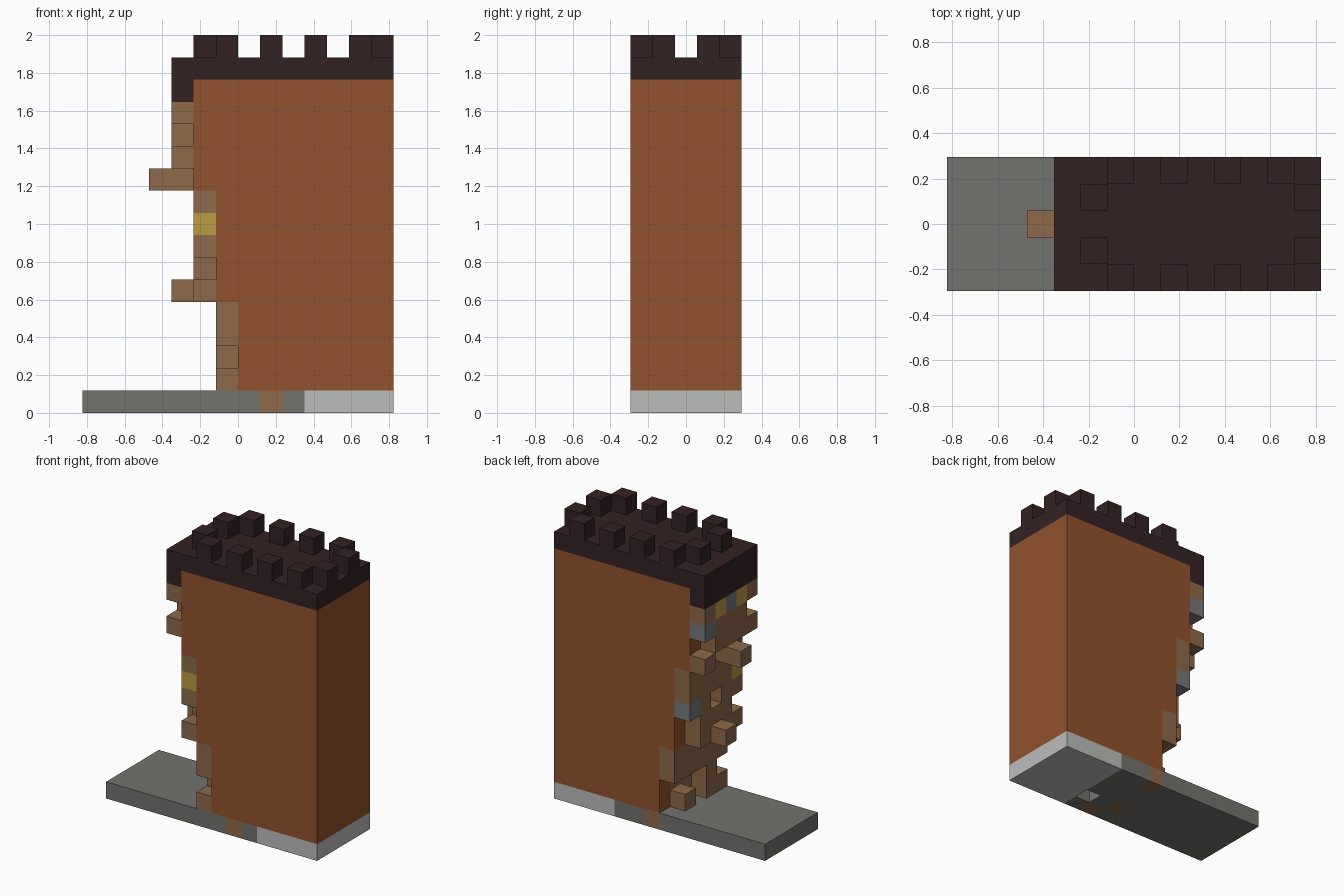
import bpy
import bmesh
from mathutils import Vector

if "Cube" in bpy.data.objects:
    bpy.data.objects.remove(bpy.data.objects["Cube"], do_unlink=True)

# Block grid: columns along x, rows along y, courses along z
COLS, ROWS, COURSES = 14, 5, 17
U = 2 / COURSES


def linear(v):
    v /= 255
    return v / 12.92 if v <= 0.04045 else ((v + 0.055) / 1.055) ** 2.4


COLOURS = {
    "fired_brick": (146, 82, 46),
    "raw_brick": (141, 106, 74),
    "ochre_brick": (188, 155, 66),
    "slate_brick": (118, 121, 124),
    "dark_stone": (114, 114, 110),
    "pale_stone": (187, 189, 187),
    "dark_roof": (52, 34, 36),
}
NAMES = list(COLOURS)
MATERIALS = []
for name, rgb in COLOURS.items():
    mat = bpy.data.materials.new(name)
    colour = [linear(c) for c in rgb] + [1]
    mat.use_nodes = True
    mat.diffuse_color = colour
    bsdf = mat.node_tree.nodes["Principled BSDF"]
    bsdf.inputs["Base Color"].default_value = colour
    bsdf.inputs["Roughness"].default_value = 0.9
    MATERIALS.append(mat)

cells = {}


def fill(part, colour, cols, rows, courses):
    for i in cols:
        for j in rows:
            for k in courses:
                cells[i, j, k] = (part, colour)


ALL = range(ROWS)
MID = range(1, 4)

# Foundation slab: pale under the far end, a few odd bricks, one missing
fill("foundation", "dark_stone", range(10), ALL, [0])
fill("foundation", "pale_stone", range(10, COLS), ALL, [0])
for i, j in ((8, 0), (7, 4), (7, 1)):
    fill("foundation", "raw_brick", [i], [j], [0])
del cells[9, 1, 0]

# Wall: three storeys stepping outwards, fired skin over a raw core
for start, courses in ((7, range(1, 5)), (6, range(5, 10)), (5, range(10, 15))):
    fill("brick_wall", "fired_brick", range(start, COLS), ALL, courses)
    fill("brick_wall", "raw_brick", range(start, COLS - 1), MID, courses)

# Broken end: one ragged layer of bricks on each storey
fill("broken_bricks", "raw_brick", [6], ALL, range(1, 5))
fill("broken_bricks", "raw_brick", [5], ALL, range(5, 10))
fill("broken_bricks", "raw_brick", [4], ALL, range(11, 14))
GAPS = [(6, 0, 2), (6, 2, 1), (6, 2, 2), (6, 3, 2), (6, 4, 1), (6, 4, 2),
        (5, 4, 5), (5, 4, 6), (5, 0, 6), (5, 2, 7),
        (4, 0, 12), (4, 4, 11)]
for gap in GAPS:
    del cells[gap]
for i, j, k in ((4, 2, 5), (4, 0, 10), (4, 2, 10), (4, 4, 10), (3, 2, 10)):
    if j:
        fill("broken_bricks", "raw_brick", [i], [j], [k])
fill("broken_bricks", "ochre_brick", [5], [0], [8])
fill("broken_bricks", "ochre_brick", [4], [1, 3], [13])
for i, j, k in ((5, 4, 7), (4, 4, 12), (4, 2, 13)):
    fill("broken_bricks", "slate_brick", [i], [j], [k])

# Roof slab with a lip over the broken end, and alternating merlons
fill("parapet", "dark_roof", range(4, COLS), ALL, [15])
fill("parapet", "dark_roof", [4], ALL, [14])
fill("parapet", "dark_roof", range(6, COLS, 2), [0, ROWS - 1], [16])
fill("parapet", "dark_roof", [5, COLS - 1], [1, 3], [16])

ORIGIN = Vector((-COLS * U / 2, -ROWS * U / 2, 0))


def build(part):
    """Make one object from the exposed block faces of a part."""
    bm = bmesh.new()
    for cell, (owner, colour) in cells.items():
        if owner != part:
            continue
        centre = Vector(cell) + Vector((0.5, 0.5, 0.5))
        for axis in range(3):
            for sign in (-1, 1):
                n = Vector((0, 0, 0))
                n[axis] = sign
                if tuple(int(c + d) for c, d in zip(cell, n)) in cells:
                    continue
                a = Vector((0, 0, 0))
                a[(axis + 1) % 3] = 0.5
                b = n.cross(a)
                mid = centre + n * 0.5
                corners = (mid - a - b, mid + a - b, mid + a + b, mid - a + b)
                face = bm.faces.new([bm.verts.new(ORIGIN + c * U) for c in corners])
                face.material_index = NAMES.index(colour)
    bmesh.ops.remove_doubles(bm, verts=bm.verts, dist=U / 100)
    bmesh.ops.dissolve_limit(bm, angle_limit=0.01, verts=bm.verts,
                             edges=bm.edges, delimit={"MATERIAL"})
    mesh = bpy.data.meshes.new(part)
    for mat in MATERIALS:
        mesh.materials.append(mat)
    bm.to_mesh(mesh)
    bm.free()
    bpy.context.collection.objects.link(bpy.data.objects.new(part, mesh))


for part in ("foundation", "brick_wall", "broken_bricks", "parapet"):
    build(part)
